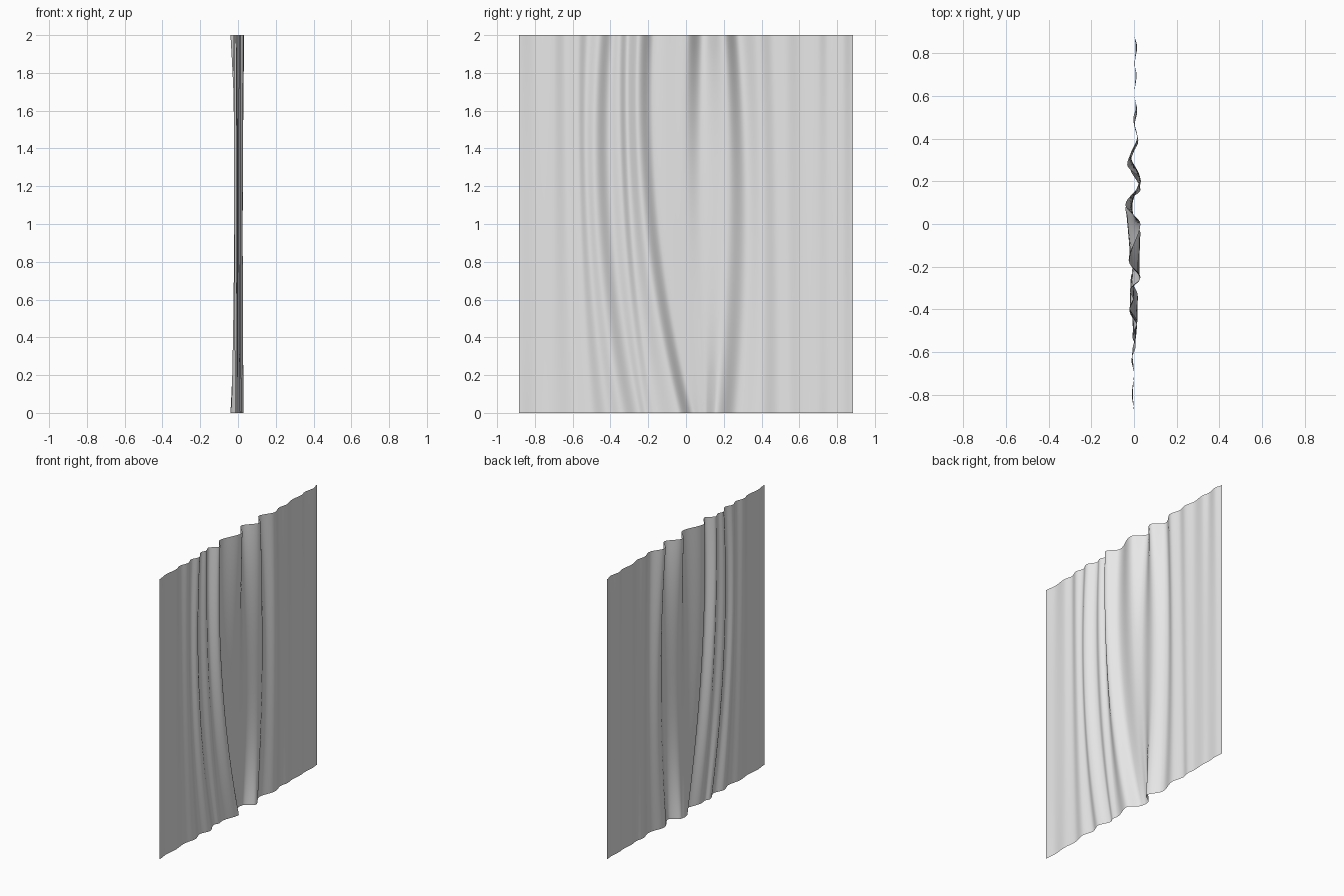
import bpy
import bmesh

HEIGHT = 2.0
ROWS = 40
STEPS = 8          # columns between neighbouring fold lines
DEPTH = 0.01       # unit of fold depth

# Fold lines across the cloth, alternating troughs and crests.
# Each has its place across at top, middle, bottom, then its depth there.
FOLDS = [
    ((-.885, -.885, -.885), (0, 0, 0)),
    ((-.8, -.8, -.8), (-1, -.5, -.8)),
    ((-.7, -.7, -.7), (0, 0, 0)),
    ((-.64, -.63, -.6), (-1.2, -1, -.8)),
    ((-.57, -.56, -.5), (.8, .6, 1.2)),
    ((-.52, -.52, -.42), (-.8, -.5, -.8)),
    ((-.46, -.47, -.34), (1.5, 1.5, 1.8)),
    ((-.39, -.39, -.25), (-2, -2, -1.5)),
    ((-.35, -.33, -.21), (-.5, 0, 0)),
    ((-.31, -.29, -.17), (-2, -1.5, -.5)),
    ((-.25, -.22, -.04), (3, 2.5, 3)),
    ((-.17, -.14, .04), (-2.5, -2, -3.5)),
    ((0, 0, .07), (3, .3, -4)),
    ((.09, .08, .1), (-4, -.8, -3.5)),
    ((.2, .22, .16), (3.3, 2.5, 3)),
    ((.28, .32, .27), (-3.2, -1.5, -2)),
    ((.39, .41, .4), (2, 1.5, 1.5)),
    ((.46, .48, .49), (.3, .2, -.3)),
    ((.53, .54, .55), (1.5, 1, .8)),
    ((.61, .61, .61), (.2, .2, .2)),
    ((.7, .7, .7), (1.2, .8, .7)),
    ((.75, .75, .75), (.2, .5, .3)),
    ((.83, .83, .83), (1.5, 1, .8)),
    ((.885, .885, .885), (.3, .3, .3)),
]


def along(keys, t):
    """Smooth curve through the top, middle and bottom keys; t runs down from 0 to 1."""
    top, middle, bottom = keys
    return (top * (1 - t) * (1 - 2 * t)
            + middle * 4 * t * (1 - t)
            + bottom * t * (2 * t - 1))


def cloth_point(column, t):
    """Depth and place across for a column of the cloth, rounded between fold lines."""
    index = min(int(column // STEPS), len(FOLDS) - 2)
    f = column / STEPS - index
    (place_a, depth_a), (place_b, depth_b) = FOLDS[index], FOLDS[index + 1]
    ease = f * f * (3 - 2 * f)
    a, b = along(depth_a, t), along(depth_b, t)
    across = along(place_a, t) * (1 - f) + along(place_b, t) * f
    return DEPTH * (a + (b - a) * ease), across


def make_material(name, colour):
    material = bpy.data.materials.new(name)
    material.use_nodes = True
    material.diffuse_color = colour
    for node in material.node_tree.nodes:
        if node.type == 'BSDF_PRINCIPLED':
            node.inputs["Base Color"].default_value = colour
    return material


default_cube = bpy.data.objects.get("Cube")
if default_cube:
    bpy.data.objects.remove(default_cube, do_unlink=True)

# Hanging cloth: a flat grid, bent along the fold lines
columns = STEPS * (len(FOLDS) - 1)
bm = bmesh.new()
bmesh.ops.create_grid(bm, x_segments=columns, y_segments=ROWS, size=0.5)
for vert in bm.verts:
    column = round((vert.co.x + 0.5) * columns)
    rise = vert.co.y + 0.5
    depth, across = cloth_point(column, 1 - rise)
    vert.co = (depth, across, rise * HEIGHT)
for face in bm.faces:
    face.smooth = True

mesh = bpy.data.meshes.new("curtain_cloth")
bm.to_mesh(mesh)
bm.free()
mesh.materials.append(make_material("pale grey cloth", (0.8, 0.8, 0.8, 1)))
curtain = bpy.data.objects.new("curtain_cloth", mesh)
bpy.context.collection.objects.link(curtain)
